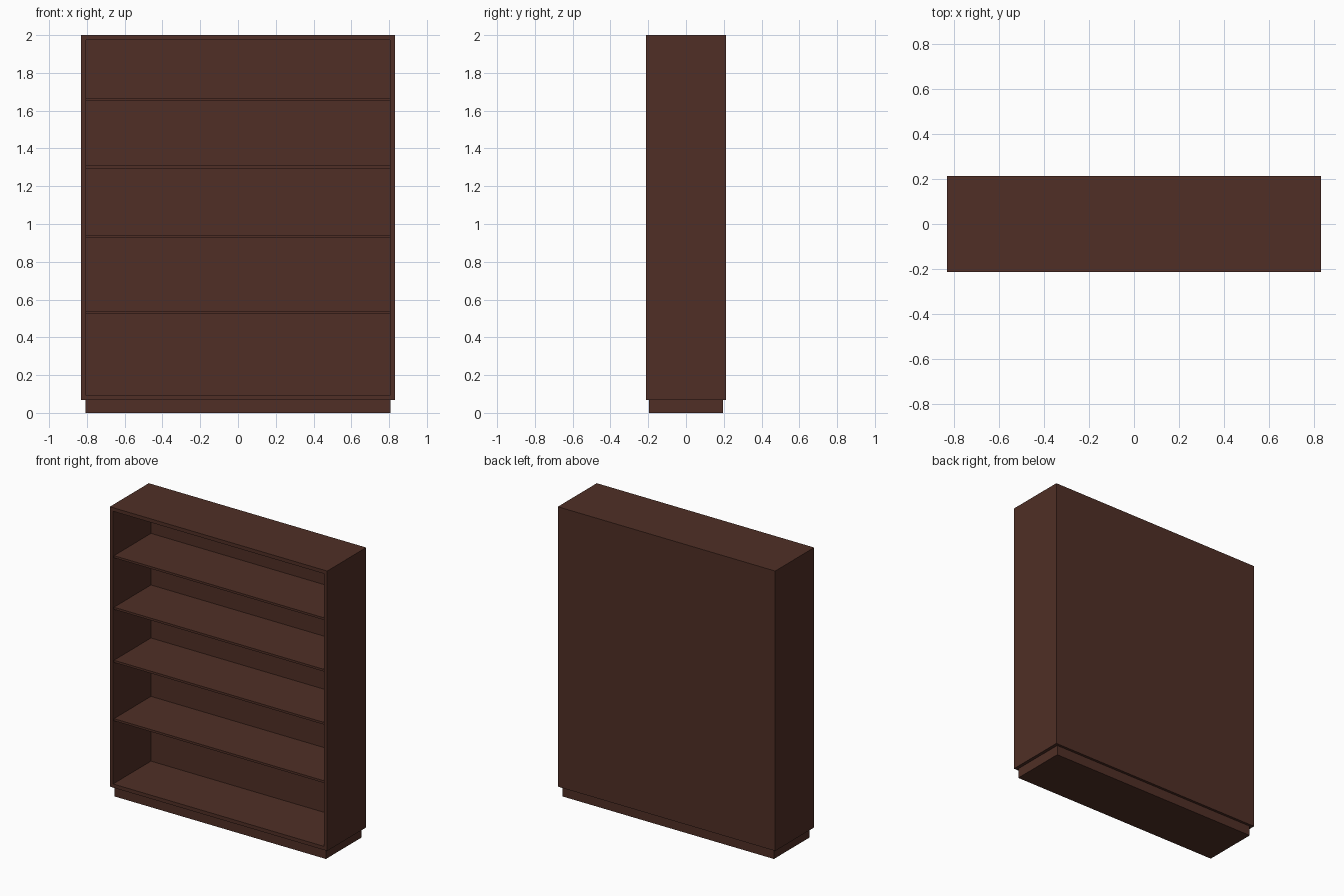
import bpy, bmesh

if "Cube" in bpy.data.objects:
    bpy.data.objects.remove(bpy.data.objects["Cube"])

wood = bpy.data.materials.new("dark brown wood")
wood.diffuse_color = (0.080, 0.028, 0.019, 1)
wood.use_nodes = True
wood.node_tree.nodes["Principled BSDF"].inputs["Base Color"].default_value = wood.diffuse_color


def box(name, x, y, z, edit=None):
    """Box spanning the (min, max) ranges, with an optional bmesh edit."""
    bm = bmesh.new()
    bmesh.ops.create_cube(bm, size=1)
    for v in bm.verts:
        v.co = [r[0] if c < 0 else r[1] for c, r in zip(v.co, (x, y, z))]
    if edit:
        edit(bm)
    mesh = bpy.data.meshes.new(name)
    bm.to_mesh(mesh)
    bm.free()
    mesh.materials.append(wood)
    obj = bpy.data.objects.new(name, mesh)
    bpy.context.collection.objects.link(obj)
    return obj


W, D, T = 0.83, 0.2125, 0.025      # half width, half depth, board thickness
BACK = D - 0.012                   # inner face of back panel


def hollow(bm):
    """Inset the front face and push it back to leave an open case."""
    bm.normal_update()
    front = [min(bm.faces, key=lambda f: f.calc_center_median().y)]
    bmesh.ops.inset_region(bm, faces=front, thickness=T, use_even_offset=True)
    new = bmesh.ops.extrude_face_region(bm, geom=front)["geom"]
    bmesh.ops.delete(bm, geom=front, context='FACES_ONLY')
    for v in new:
        if isinstance(v, bmesh.types.BMVert):
            v.co.y = BACK
    bmesh.ops.recalc_face_normals(bm, faces=bm.faces)


# open case
box("case", (-W, W), (-D, D), (0.068, 2.0), hollow)

# recessed plinth
box("plinth", (-0.808, 0.808), (-0.195, 0.195), (0, 0.068))

# shelves, by height of the top face
for i, top in enumerate((0.54, 0.943, 1.309, 1.665)):
    box(f"shelf_{i + 1}", (-W + T, W - T), (-D + 0.01, BACK), (top - 0.015, top))
